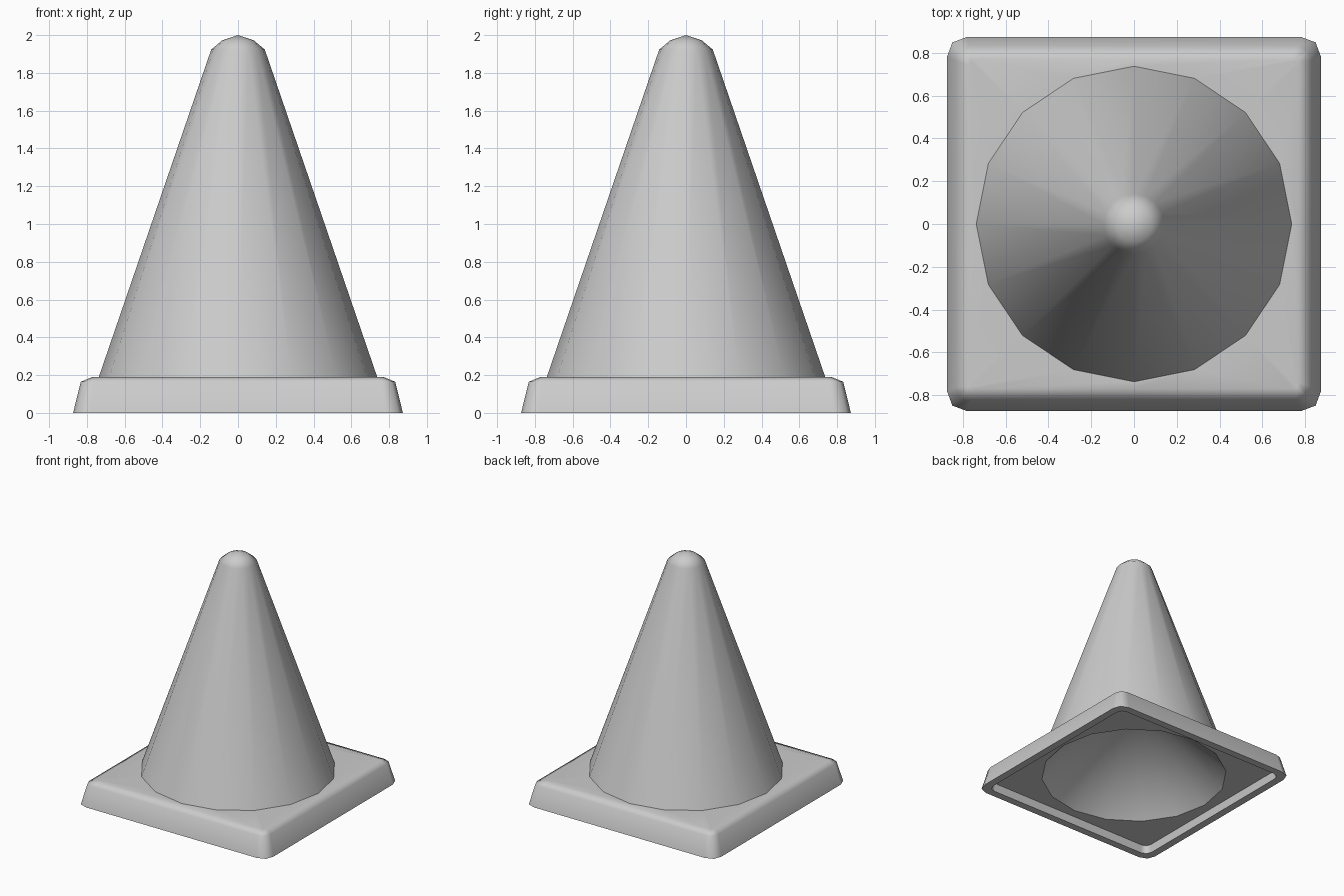
import bpy, bmesh, math

cube = bpy.data.objects.get("Cube")
if cube:
    bpy.data.objects.remove(cube, do_unlink=True)

SIDES = 16

# Single plain grey material
grey = bpy.data.materials.new("mid grey")
grey.use_nodes = True
colour = (0.6, 0.6, 0.6, 1.0)
grey.diffuse_color = colour
grey.node_tree.nodes["Principled BSDF"].inputs["Base Color"].default_value = colour


def circle(radius, z):
    """Ring of the cone."""
    steps = [math.tau * k / SIDES for k in range(SIDES)]
    return [(radius * math.cos(a), radius * math.sin(a), z) for a in steps]


def square(half, bevel, z):
    """Ring of the base: edge midpoints plus a two-step rounded corner."""
    corner = half - bevel * 0.27
    quarter = [(half, 0), (half, half - bevel), (corner, corner), (half - bevel, half)]
    ring = []
    for _ in range(4):
        ring += [(x, y, z) for x, y in quarter]
        quarter = [(-y, x) for x, y in quarter]
    return ring


# Shell from the hollow's rim, under the base and up to the outer tip
rings = [
    circle(0.725, 0.065),
    square(0.80, 0.05, 0.065),
    square(0.81, 0.06, 0),
    square(0.873, 0.09, 0),
    square(0.832, 0.07, 0.165),
    square(0.77, 0.03, 0.19),
    circle(0.737, 0.19),
    circle(0.142, 1.923),
    circle(0.084, 1.972),
]

bm = bmesh.new()
loops = [[bm.verts.new(p) for p in ring] for ring in rings]
for low, high in zip(loops, loops[1:]):
    for k in range(SIDES):
        n = (k + 1) % SIDES
        bm.faces.new((low[k], low[n], high[n], high[k]))

# Close the conical hollow underneath and the outer tip
for loop, z in ((loops[0], 0.75), (loops[-1], 2.0)):
    tip = bm.verts.new((0, 0, z))
    for k in range(SIDES):
        bm.faces.new((loop[k], loop[(k + 1) % SIDES], tip))
bmesh.ops.recalc_face_normals(bm, faces=bm.faces)

mesh = bpy.data.meshes.new("cone_with_base")
bm.to_mesh(mesh)
bm.free()
mesh.materials.append(grey)
cone = bpy.data.objects.new("cone_with_base", mesh)
bpy.context.collection.objects.link(cone)

# Smooth rounded parts, crisp seams
bpy.ops.object.select_all(action="DESELECT")
cone.select_set(True)
bpy.context.view_layer.objects.active = cone
bpy.ops.object.shade_smooth_by_angle(angle=math.radians(60))

# Crisp rim around the hollow
for edge in mesh.edges:
    if max(edge.vertices) < SIDES:
        edge.use_edge_sharp = True

weighted = cone.modifiers.new("weighted_normals", "WEIGHTED_NORMAL")
weighted.keep_sharp = True
